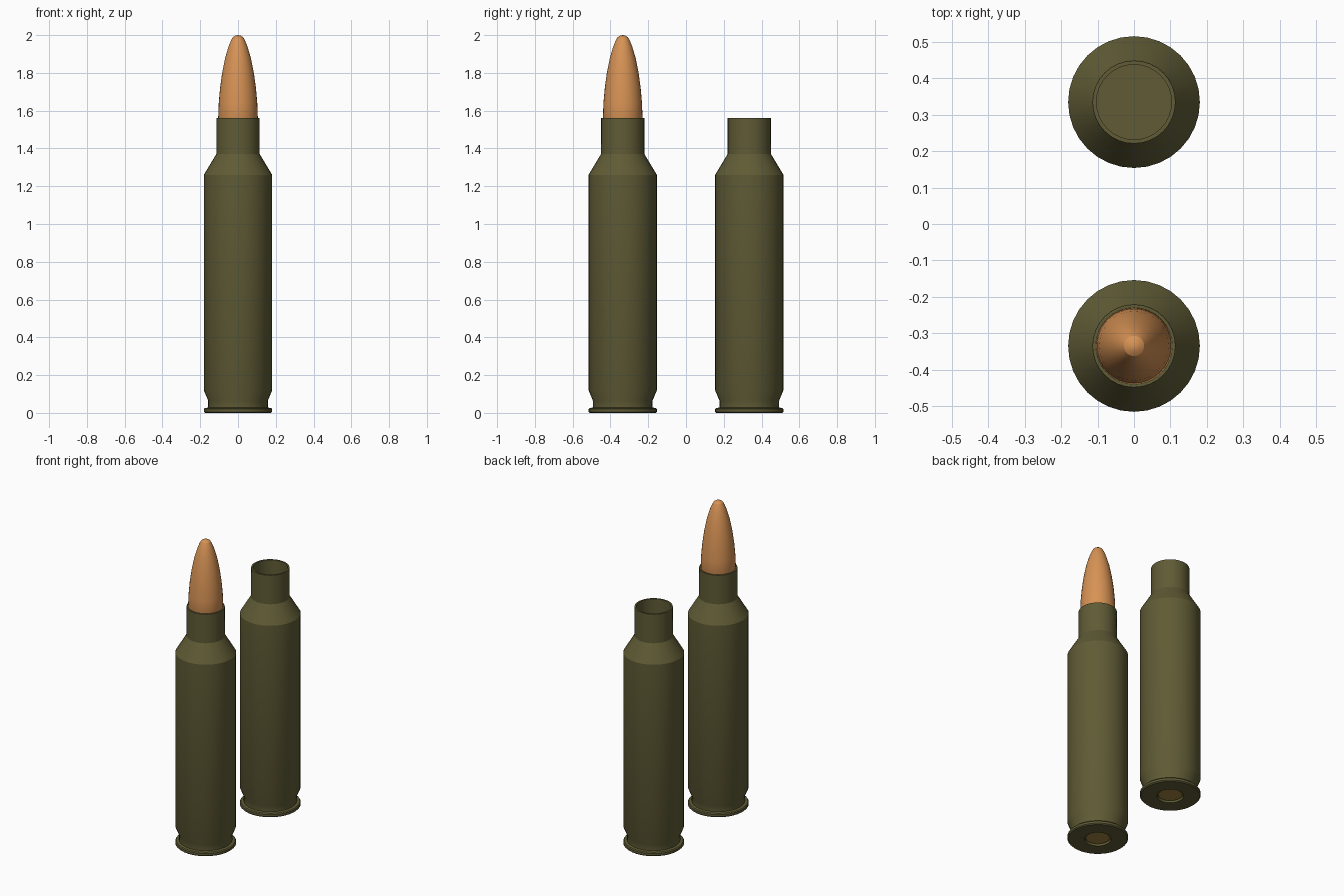
import bpy, bmesh, math
from mathutils import Matrix

if "Cube" in bpy.data.objects:
    bpy.data.objects.remove(bpy.data.objects["Cube"])

SIDES = 32
SPACING = 0.335


def material(name, color):
    m = bpy.data.materials.new(name)
    m.diffuse_color = (*color, 1)
    m.use_nodes = True
    m.node_tree.nodes["Principled BSDF"].inputs["Base Color"].default_value = m.diffuse_color
    return m


def lathe(name, profile, mat, y):
    """Revolve an (r, z) profile around the z axis."""
    bm = bmesh.new()
    verts = [bm.verts.new((r, 0, z)) for r, z in profile]
    edges = [bm.edges.new(pair) for pair in zip(verts, verts[1:])]
    bmesh.ops.spin(bm, geom=verts + edges, cent=(0, 0, 0), axis=(0, 0, 1),
                   angle=math.tau, steps=SIDES, use_duplicate=False)
    bmesh.ops.remove_doubles(bm, verts=bm.verts, dist=1e-5)
    bmesh.ops.recalc_face_normals(bm, faces=bm.faces)
    mesh = bpy.data.meshes.new(name)
    bm.to_mesh(mesh)
    bm.free()
    mesh.materials.append(mat)
    obj = bpy.data.objects.new(name, mesh)
    obj.location.y = y
    bpy.context.collection.objects.link(obj)
    bpy.ops.object.select_all(action='DESELECT')
    obj.select_set(True)
    bpy.context.view_layer.objects.active = obj
    bpy.ops.object.shade_smooth_by_angle(angle=math.radians(25))
    return obj


olive = material("olive_steel", (0.115, 0.105, 0.036))
copper = material("copper", (0.68, 0.29, 0.09))
brass = material("brass", (0.35, 0.23, 0.05))

# Case: primer pocket, rim, groove, body, shoulder, neck, then hollow inside
case = [(0, 0.03), (0.08, 0.03), (0.08, 0), (0.175, 0), (0.181, 0.006),
        (0.181, 0.02), (0.176, 0.026), (0.158, 0.028), (0.158, 0.065),
        (0.181, 0.12), (0.181, 1.26), (0.115, 1.37), (0.114, 1.56),
        (0.103, 1.56), (0.103, 1.365), (0.168, 1.255), (0.168, 0.12),
        (0, 0.12)]
primer = [(0, 0.008), (0.07, 0.008), (0.078, 0.014), (0.078, 0.03), (0, 0.03)]
# Bullet: seated base, curved ogive, rounded tip
bullet = [(0, 1.38), (0.102, 1.38), (0.102, 1.55), (0.105, 1.56),
          (0.102, 1.64), (0.095, 1.72), (0.084, 1.80), (0.068, 1.88),
          (0.050, 1.94), (0.037, 1.972), (0.028, 1.988), (0.015, 1.997),
          (0, 2.0)]

for label, y in (("loaded", -SPACING), ("empty", SPACING)):
    lathe(label + "_case", case, olive, y)
    lathe(label + "_primer", primer, brass, y)
lathe("bullet", bullet, copper, -SPACING)
